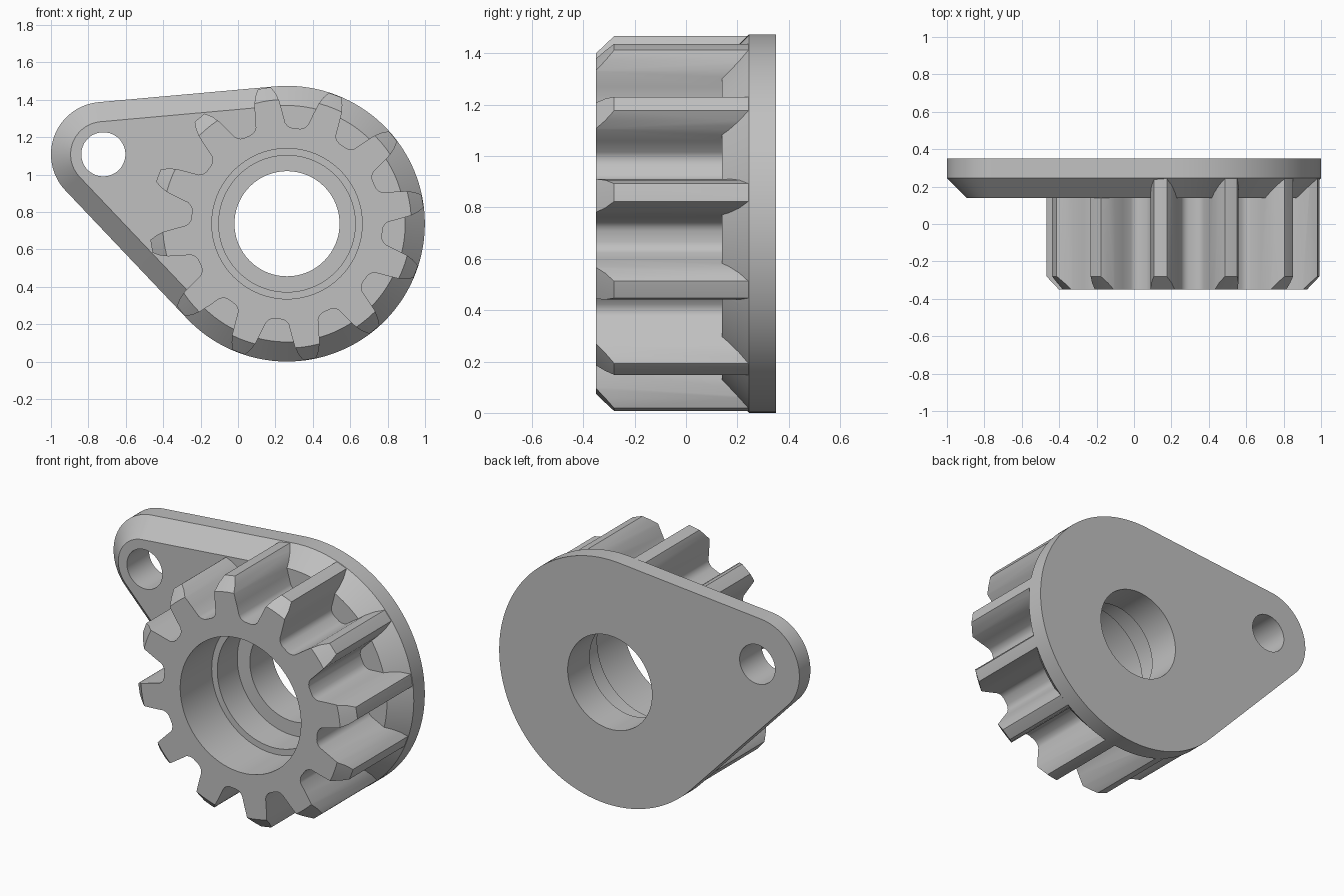
import bpy, bmesh, math

cube = bpy.data.objects.get("Cube")
if cube:
    bpy.data.objects.remove(cube, do_unlink=True)

HUB = (0.262, 0.737)      # x, z of the gear axis
LUG = (-0.72, 1.108)      # x, z of the small hole
HUB_R, LUG_R = 0.737, 0.28
BACK, RIM, FACE, FRONT = 0.35, 0.245, 0.14, -0.35

grey = bpy.data.materials.new("plain grey")
grey.use_nodes = True
colour = (0.53, 0.53, 0.53, 1)
grey.diffuse_color = colour
grey.node_tree.nodes["Principled BSDF"].inputs["Base Color"].default_value = colour


def loft(name, rings):
    """Closed solid through rings of equal point count."""
    bm = bmesh.new()
    loops = [[bm.verts.new(p) for p in ring] for ring in rings]
    n = len(loops[0])
    for a, b in zip(loops, loops[1:]):
        for i in range(n):
            j = (i + 1) % n
            bm.faces.new((a[i], a[j], b[j], b[i]))
    bm.faces.new(loops[0])
    bm.faces.new(loops[-1][::-1])
    bmesh.ops.recalc_face_normals(bm, faces=bm.faces)
    mesh = bpy.data.meshes.new(name)
    bm.to_mesh(mesh)
    bm.free()
    mesh.materials.append(grey)
    obj = bpy.data.objects.new(name, mesh)
    bpy.context.collection.objects.link(obj)
    return obj


def arc(centre, r, y, start, end, steps):
    angles = [start + (end - start) * i / steps for i in range(steps + 1)]
    return [(centre[0] + r * math.cos(a), y, centre[1] + r * math.sin(a)) for a in angles]


def lathe(name, centre, profile, segments=96):
    """Solid of revolution about a front-to-back axis, profile as (radius, y)."""
    return loft(name, [arc(centre, r, y, 0, math.tau, segments)[:-1] for r, y in profile])


def plate_outline(inset, y):
    """Rounded teardrop around the hub and the lug."""
    dx, dz = LUG[0] - HUB[0], LUG[1] - HUB[1]
    heading = math.atan2(dz, dx)
    spread = math.acos((HUB_R - LUG_R) / math.hypot(dx, dz))
    return (arc(LUG, LUG_R - inset, y, heading - spread, heading + spread, 32)
            + arc(HUB, HUB_R - inset, y, heading + spread, heading + math.tau - spread, 80))


def gear_outline(y, teeth=12, phase=math.radians(9.5)):
    # one flank, tip to root: radius, half width
    flank = [(0.75, 0.026), (0.735, 0.035), (0.70, 0.055), (0.66, 0.067), (0.60, 0.074),
             (0.54, 0.080), (0.527, 0.087), (0.517, 0.098), (0.512, 0.113)]
    tooth = [(r, -w) for r, w in reversed(flank)] + flank
    points = []
    for t in range(teeth):
        for r, w in tooth:
            a = phase + t * math.tau / teeth + w / r
            points.append((HUB[0] + r * math.cos(a), y, HUB[1] + r * math.sin(a)))
    return points


def combine(target, tool, operation):
    """Apply a boolean and discard the tool."""
    tool.hide_render = True
    mod = target.modifiers.new("combine", "BOOLEAN")
    mod.operation, mod.object, mod.solver = operation, tool, "EXACT"
    graph = bpy.context.evaluated_depsgraph_get()
    graph.update()
    mesh = bpy.data.meshes.new_from_object(target.evaluated_get(graph))
    target.modifiers.clear()
    target.data = mesh
    bpy.data.objects.remove(tool, do_unlink=True)


# Gear with chamfered tooth fronts
gear = loft("gear", [gear_outline(FRONT), gear_outline(RIM)])
blank = lathe("gear_blank", HUB, [(0.664, FRONT - 0.001), (0.735, -0.28), (0.735, RIM + 0.01)])
combine(gear, blank, "INTERSECT")

# Teardrop plate with chamfered front edge, joined to the gear
body = loft("pinion_with_flange", [plate_outline(0, BACK), plate_outline(0, RIM),
                                   plate_outline(0.105, FACE)])
combine(body, gear, "UNION")

# Stepped bore and lug hole
bore = lathe("bore_cutter", HUB, [(0.402, FRONT - 0.1), (0.402, -0.05), (0.365, -0.05),
                                  (0.365, FACE), (0.281, FACE), (0.281, BACK + 0.1)])
combine(body, bore, "DIFFERENCE")
hole = lathe("lug_hole_cutter", LUG, [(0.118, FACE - 0.1), (0.118, BACK + 0.1)], 48)
combine(body, hole, "DIFFERENCE")

# Smooth curved walls, crisp edges
body.data.name = body.name
bpy.ops.object.select_all(action="DESELECT")
body.select_set(True)
bpy.context.view_layer.objects.active = body
bpy.ops.object.shade_smooth_by_angle(angle=math.radians(32))
